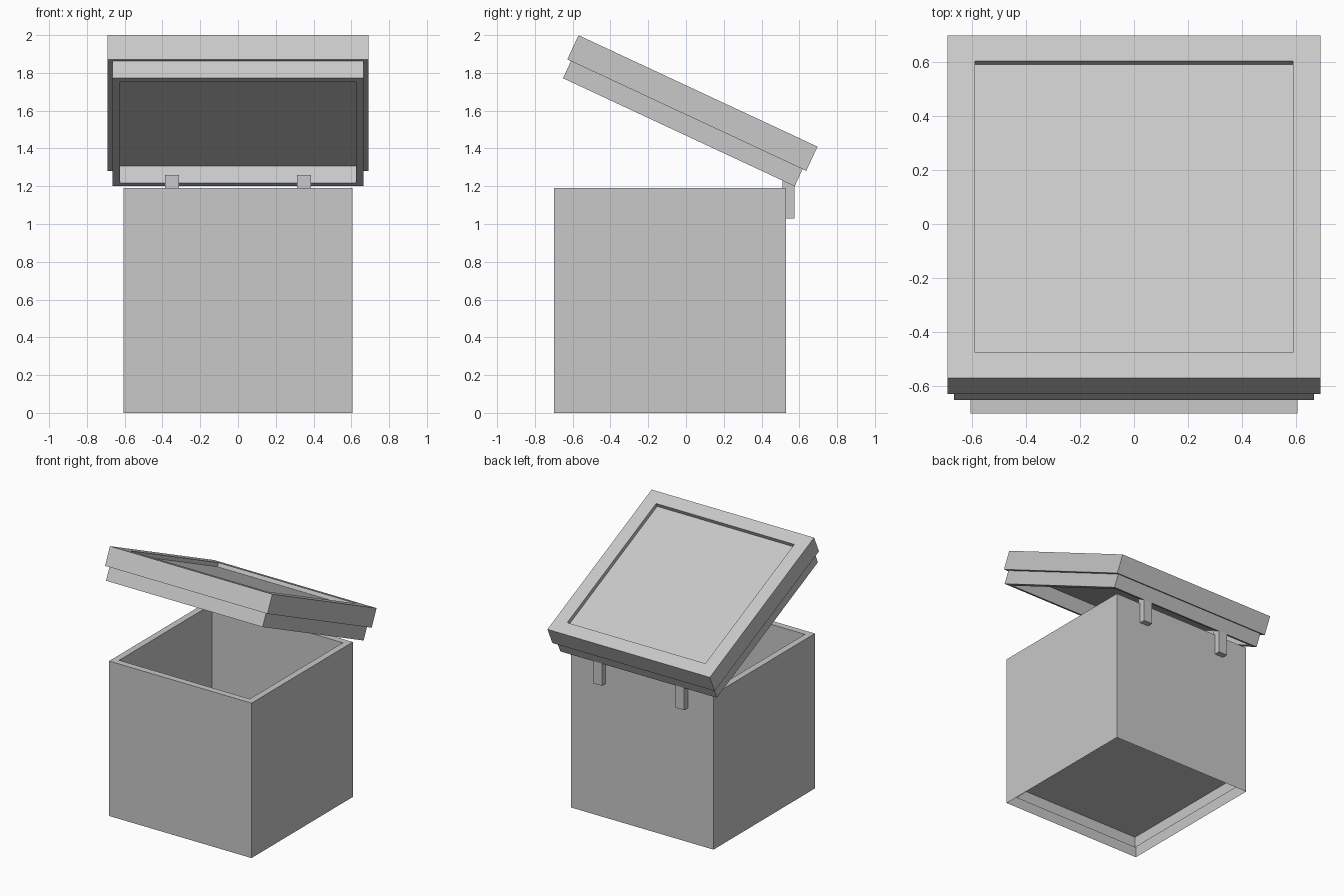
import bpy, bmesh, math

cube = bpy.data.objects.get("Cube")
if cube:
    bpy.data.objects.remove(cube, do_unlink=True)

grey = bpy.data.materials.new("plain_grey")
grey.use_nodes = True
colour = (0.58, 0.58, 0.58, 1)
grey.diffuse_color = colour
grey.node_tree.nodes["Principled BSDF"].inputs["Base Color"].default_value = colour


def finish(name, bm):
    bmesh.ops.recalc_face_normals(bm, faces=bm.faces)
    mesh = bpy.data.meshes.new(name)
    bm.to_mesh(mesh)
    bm.free()
    mesh.materials.append(grey)
    obj = bpy.data.objects.new(name, mesh)
    bpy.context.collection.objects.link(obj)
    return obj


def nested_rectangles(name, loops, capped):
    """Skin a series of rectangles given as (half width, half depth, height)."""
    bm = bmesh.new()
    rings = [[bm.verts.new((sx * w, sy * d, z))
              for sx, sy in ((-1, -1), (1, -1), (1, 1), (-1, 1))]
             for w, d, z in loops]
    for a, b in zip(rings, rings[1:]):
        for i in range(4):
            j = (i + 1) % 4
            bm.faces.new((a[i], a[j], b[j], b[i]))
    if capped:
        bm.faces.new(rings[0])
        bm.faces.new(rings[-1])
    return finish(name, bm)


def extruded_profile(name, profile, x, width):
    """Extrude a (y, z) outline sideways, centred on x."""
    bm = bmesh.new()
    face = bm.faces.new([bm.verts.new((x - width / 2, y, z)) for y, z in profile])
    out = bmesh.ops.extrude_face_region(bm, geom=[face])["geom"]
    bmesh.ops.translate(bm, vec=(width, 0, 0),
                        verts=[v for v in out if isinstance(v, bmesh.types.BMVert)])
    return finish(name, bm)


# Box walls: outer skin, flat rim and inner skin, open underneath
BODY_Y = -0.085
W, D, H, WALL = 0.605, 0.615, 1.19, 0.05
walls = nested_rectangles("box_walls", [
    (W, D, 0), (W, D, H), (W - WALL, D - WALL, H), (W - WALL, D - WALL, 0.04)], False)
walls.location.y = BODY_Y

# Floor panel, raised above the bottom edge
bm = bmesh.new()
bm.faces.new([bm.verts.new((sx * (W - WALL), sy * (D - WALL), 0.125))
              for sx, sy in ((-1, -1), (1, -1), (1, 1), (-1, 1))])
floor = finish("box_floor", bm)
floor.location.y = BODY_Y

# Lid: hollow lower rim, wider upper slab, sunken top panel
TILT = math.radians(25)
LID_D = 0.6765
lid = nested_rectangles("lid", [
    (0.625, 0.637, 0.1), (0.625, 0.637, 0),
    (0.665, LID_D, 0), (0.665, LID_D, 0.1),
    (0.69, 0.698, 0.1), (0.69, 0.698, 0.241),
    (0.587, 0.595, 0.241), (0.587, 0.595, 0.211)], True)
# The lid's lower back edge sits at the hinge line
lid.rotation_euler.x = -TILT
lid.location = (0, 0.575 - LID_D * math.cos(TILT), 1.2 + LID_D * math.sin(TILT))

# Hinges: a leg down the back and a block hooked over the rim
for side, x in (("right", -0.35), ("left", 0.35)):
    extruded_profile("hinge_" + side, [
        (0.53, 1.03), (0.575, 1.03), (0.575, 1.26),
        (0.51, 1.26), (0.51, H), (0.53, H)], x, 0.075)
